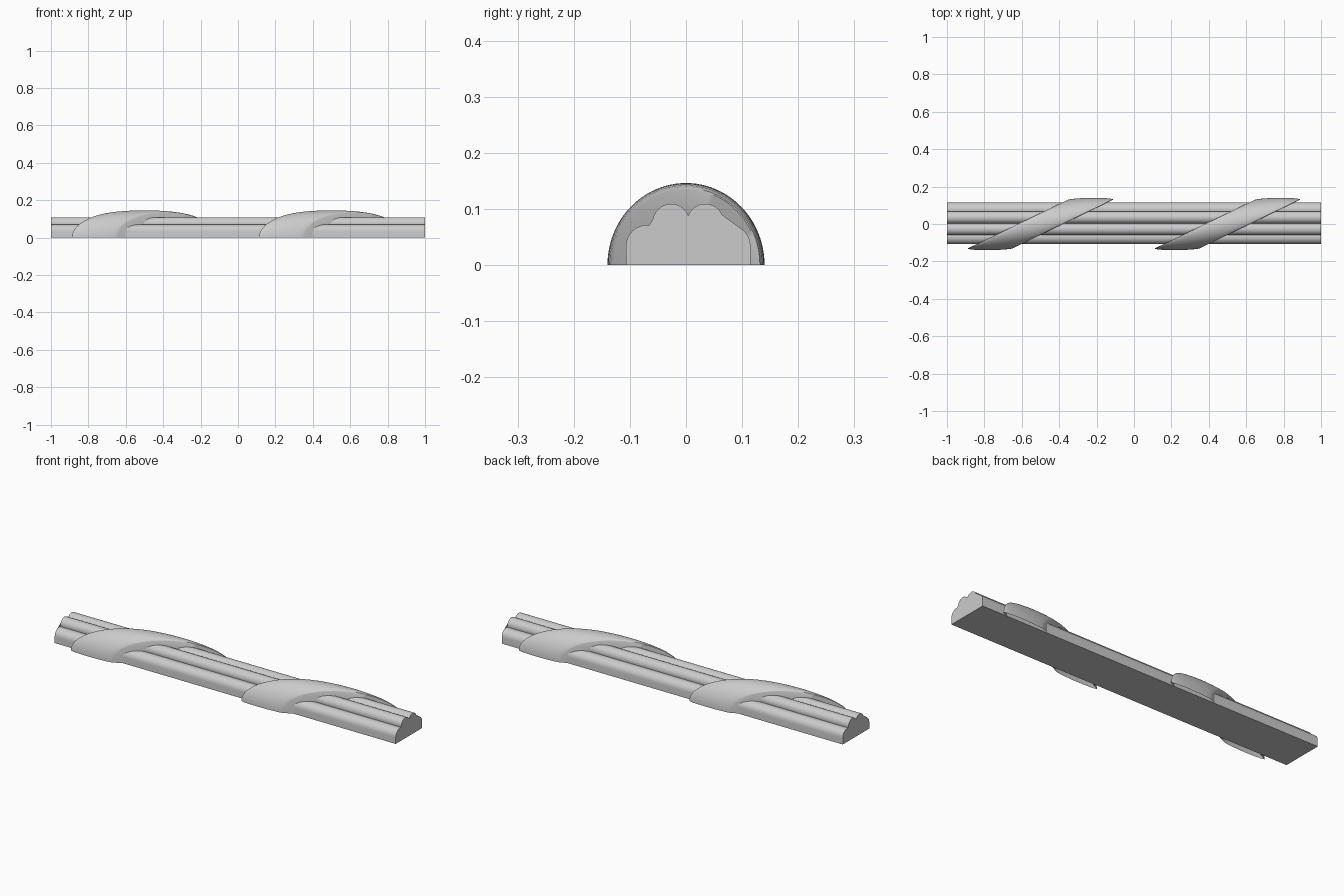
import bpy, bmesh
from math import sin, cos, pi, radians

if "Cube" in bpy.data.objects:
    bpy.data.objects.remove(bpy.data.objects["Cube"])

CORE_Y = 0.004


def make_object(name, bm):
    bmesh.ops.recalc_face_normals(bm, faces=bm.faces)
    mesh = bpy.data.meshes.new(name)
    bm.to_mesh(mesh)
    bm.free()
    obj = bpy.data.objects.new(name, mesh)
    bpy.context.collection.objects.link(obj)
    bpy.ops.object.select_all(action='DESELECT')
    obj.select_set(True)
    bpy.context.view_layer.objects.active = obj
    bpy.ops.object.shade_smooth_by_angle(angle=radians(35))
    return obj


def arc(cy, cz, r, a0, a1, n):
    angles = [radians(a0 + (a1 - a0) * i / n) for i in range(n + 1)]
    return [(cy + r * cos(a), cz + r * sin(a)) for a in angles]


# Reeded core: half profile of two lobes, mirrored and extruded along x
def reeded_core():
    half = arc(0.0305, 0.076, 0.033, 157.6, -14, 14)
    half += arc(0.074, 0.034, 0.037, 109, 0, 9)
    half.append((0.111, 0.0))
    half[0] = (0.0, half[0][1])
    profile = half + [(-y, z) for y, z in reversed(half[1:])]
    bm = bmesh.new()
    face = bm.faces.new([bm.verts.new((-1, y + CORE_Y, z)) for y, z in profile])
    ext = bmesh.ops.extrude_face_region(bm, geom=[face], use_keep_orig=True)
    verts = [g for g in ext["geom"] if isinstance(g, bmesh.types.BMVert)]
    bmesh.ops.translate(bm, verts=verts, vec=(2, 0, 0))
    make_object("reeded_core", bm)


# Ribbon wrap: domed band over the core, slanted along x
def ribbon(name, cx, steps=48):
    half = [(0.12, 0.6), (0.12, 0.925), (0.117, 0.94), (0.108, 0.955),
            (0.09, 0.972), (0.06, 0.988), (0.03, 0.997)]
    section = [(-u, s) for u, s in half] + [(0, 1)] + half[::-1]
    bm = bmesh.new()
    rows = []
    for i in range(steps + 1):
        a = pi * i / steps
        row = []
        for u, s in section:
            y, z = -0.14 * s * cos(a), 0.146 * s * sin(a)
            row.append(bm.verts.new((cx + 2.06 * y + u, y, z)))
        rows.append(row)
    for r0, r1 in zip(rows, rows[1:]):
        for j in range(len(section) - 1):
            bm.faces.new((r0[j], r0[j + 1], r1[j + 1], r1[j]))
    make_object(name, bm)


reeded_core()
for label, x in (("left", -0.5), ("right", 0.5)):
    ribbon("ribbon_wrap_" + label, x)
